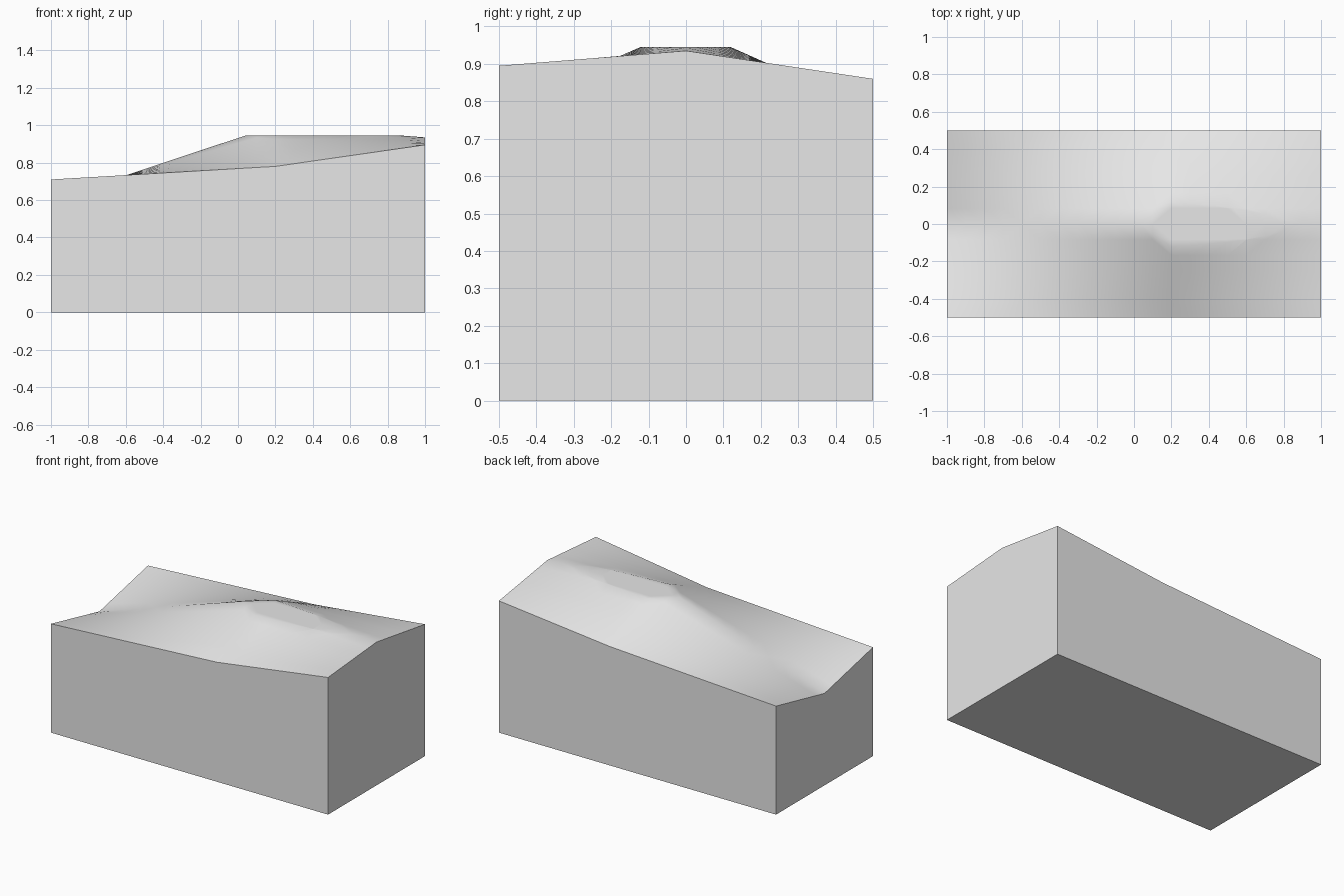
import bpy, bmesh, math

cube = bpy.data.objects.get("Cube")
if cube:
    bpy.data.objects.remove(cube, do_unlink=True)

# Control heights of the terrain: rows run front to back, columns left to right
XS = (-1.0, 0.2, 1.0)
YS = (-0.5, 0.0, 0.5)
HEIGHTS = ((0.71, 0.78, 0.895),
           (0.60, 0.998, 0.935),
           (0.708, 0.776, 0.86))
PLATEAU = 0.945


def lerp(a, b, t):
    return a + (b - a) * t


def spread(stops, counts):
    """Positions between the stops, with the given number of steps in each span."""
    out = [stops[0]]
    for a, b, n in zip(stops, stops[1:], counts):
        out += [lerp(a, b, (i + 1) / n) for i in range(n)]
    return out


def height(x, y):
    """Bilinear blend of the four surrounding control heights."""
    i, j = int(x > XS[1]), int(y > YS[1])
    u = (x - XS[i]) / (XS[i + 1] - XS[i])
    v = (y - YS[j]) / (YS[j + 1] - YS[j])
    front = lerp(HEIGHTS[j][i], HEIGHTS[j][i + 1], u)
    back = lerp(HEIGHTS[j + 1][i], HEIGHTS[j + 1][i + 1], u)
    return lerp(front, back, v)


# Terrain surface
bm = bmesh.new()
xs, ys = spread(XS, (12, 8)), spread(YS, (6, 6))
rows = [[bm.verts.new((x, y, height(x, y))) for x in xs] for y in ys]
for low, high in zip(rows, rows[1:]):
    for k in range(len(xs) - 1):
        bm.faces.new((low[k], low[k + 1], high[k + 1], high[k]))

# Cut the summit level
bmesh.ops.triangulate(bm, faces=bm.faces[:])
bmesh.ops.bisect_plane(bm, geom=bm.verts[:] + bm.edges[:] + bm.faces[:],
                       plane_co=(0, 0, PLATEAU), plane_no=(0, 0, 1))
for v in bm.verts:
    v.co.z = min(v.co.z, PLATEAU)

# Straight walls and flat base
rim = [e for e in bm.edges if e.is_boundary]
walls = bmesh.ops.extrude_edge_only(bm, edges=rim)["geom"]
for v in walls:
    if isinstance(v, bmesh.types.BMVert):
        v.co.z = 0
bmesh.ops.holes_fill(bm, edges=[e for e in bm.edges if e.is_boundary], sides=0)
bmesh.ops.recalc_face_normals(bm, faces=bm.faces[:])

mesh = bpy.data.meshes.new("terrain_block")
bm.to_mesh(mesh)
bm.free()
block = bpy.data.objects.new("terrain_block", mesh)
bpy.context.collection.objects.link(block)

# Plain grey material
grey = bpy.data.materials.new("light_grey")
grey.use_nodes = True
grey.diffuse_color = (0.8, 0.8, 0.8, 1)
grey.node_tree.nodes["Principled BSDF"].inputs["Base Color"].default_value = (0.8, 0.8, 0.8, 1)
mesh.materials.append(grey)

# Smooth hills, sharp block edges
bpy.context.view_layer.objects.active = block
block.select_set(True)
bpy.ops.object.shade_smooth_by_angle(angle=math.radians(35))
